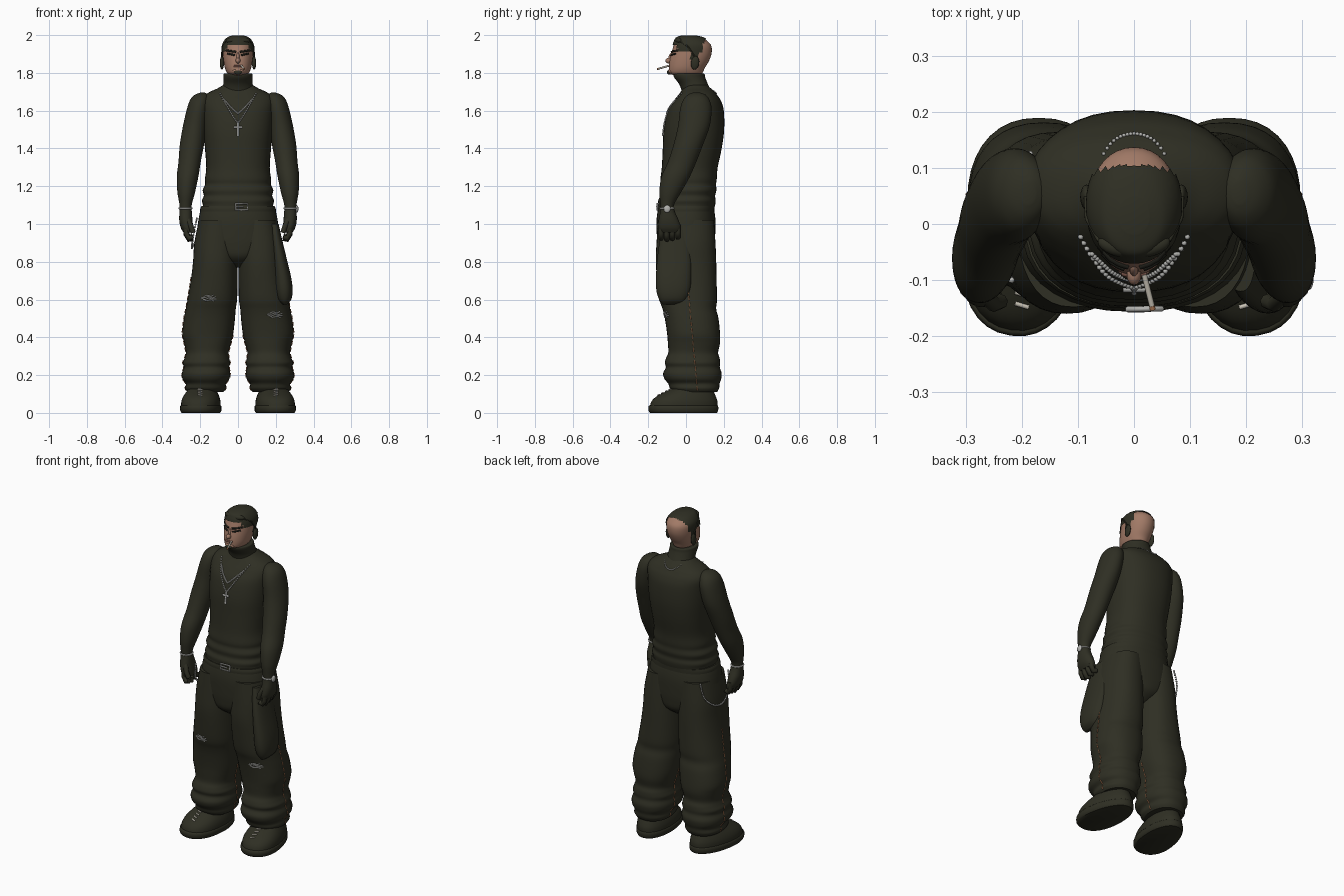
import bpy, bmesh
from math import sin, cos, pi, radians
from mathutils import Vector, Matrix
from mathutils.bvhtree import BVHTree

old = bpy.data.objects.get("Cube")
if old:
    bpy.data.objects.remove(old)


def material(name, rgb):
    m = bpy.data.materials.new(name)
    m.use_nodes = True
    m.diffuse_color = (*rgb, 1)
    m.node_tree.nodes["Principled BSDF"].inputs["Base Color"].default_value = (*rgb, 1)
    return m


OLIVE = material("dark olive", (0.028, 0.028, 0.017))
SKIN = material("skin", (0.36, 0.195, 0.135))
LIP = material("lip", (0.22, 0.10, 0.075))
SILVER = material("silver", (0.45, 0.45, 0.43))
TAN = material("tan stitch", (0.42, 0.19, 0.09))
CREAM = material("cream", (0.6, 0.56, 0.48))
BLACK = material("near black", (0.014, 0.014, 0.010))


def finish(name, bm, mat):
    bmesh.ops.recalc_face_normals(bm, faces=bm.faces)
    me = bpy.data.meshes.new(name)
    bm.to_mesh(me)
    bm.free()
    me.materials.append(mat)
    ob = bpy.data.objects.new(name, me)
    bpy.context.collection.objects.link(ob)
    bpy.ops.object.select_all(action="DESELECT")
    ob.select_set(True)
    bpy.context.view_layer.objects.active = ob
    bpy.ops.object.shade_smooth_by_angle(angle=radians(50))
    return ob


def spline(pts, steps):
    """Smooth curve through points of any dimension."""
    out = []
    for i in range(len(pts) - 1):
        a, b, c, d = (pts[max(0, min(len(pts) - 1, i + k))] for k in (-1, 0, 1, 2))
        for j in range(steps):
            t = j / steps
            out.append([q + t / 2 * (r - p + t * (2 * p - 5 * q + 4 * r - s + t * (3 * (q - r) + s - p)))
                        for p, q, r, s in zip(a, b, c, d)])
    return out + [list(pts[-1])]


def loft(name, rings, mat, side=1, power=2.3, taper=0.0, steps=4, keep=None, turn=0, grow=0):
    """Skin stacked ovals, each given as z, centre x, centre y, half width, half depth."""
    bm, n, rows = bmesh.new(), 36, []
    for z, cx, cy, rx, ry in spline(rings, steps):
        row = []
        for i in range(n):
            c, s = cos(2 * pi * i / n), sin(2 * pi * i / n)
            x = (abs(c) ** (2 / power)) * (1 if c > 0 else -1) * (rx + grow) * (1 - taper * s)
            y = (abs(s) ** (2 / power)) * (1 if s > 0 else -1) * (ry + grow)
            row.append(bm.verts.new((side * (cx + x), cy + y, z)))
        rows.append(row)
    for a, b in zip(rows, rows[1:]):
        for i in range(n):
            bm.faces.new((a[i], a[(i + 1) % n], b[(i + 1) % n], b[i]))
    bm.faces.new(rows[0])
    bm.faces.new(rows[-1])
    if keep:
        gone = [f for f in bm.faces if not keep(f.calc_center_median())]
        bmesh.ops.delete(bm, geom=gone, context="FACES")
    if turn:
        bmesh.ops.rotate(bm, verts=bm.verts, cent=(side * rings[0][1], 0, 0),
                         matrix=Matrix.Rotation(turn * side, 3, "Z"))
    return finish(name, bm, mat)


def ball(name, loc, size, mat, tilt=(0, 0, 0)):
    bm = bmesh.new()
    bmesh.ops.create_uvsphere(bm, u_segments=16, v_segments=10, radius=1)
    ob = finish(name, bm, mat)
    ob.location, ob.scale, ob.rotation_euler = loc, size, tilt
    return ob


def tube(name, pts, radius, mat, closed=False):
    cu = bpy.data.curves.new(name, "CURVE")
    cu.dimensions, cu.bevel_depth, cu.bevel_resolution, cu.use_fill_caps = "3D", radius, 2, True
    sp = cu.splines.new("POLY")
    sp.points.add(len(pts) - 1)
    for p, co in zip(sp.points, pts):
        p.co = (*co, 1)
    sp.use_cyclic_u = closed
    cu.materials.append(mat)
    ob = bpy.data.objects.new(name, cu)
    bpy.context.collection.objects.link(ob)
    bpy.ops.object.select_all(action="DESELECT")
    ob.select_set(True)
    bpy.context.view_layer.objects.active = ob
    bpy.ops.object.convert(target="MESH")
    return ob


def beads(name, pts, radius, mat):
    bm = bmesh.new()
    for p in pts:
        bmesh.ops.create_icosphere(bm, subdivisions=1, radius=radius, matrix=Matrix.Translation(p))
    return finish(name, bm, mat)


def surface(ob):
    bm = bmesh.new()
    bm.from_mesh(ob.data)
    return BVHTree.FromBMesh(bm)


def on(tree, start, way):
    """Drop a point onto a surface along a direction."""
    hit = tree.ray_cast(Vector(start), Vector(way))[0]
    return (hit if hit else Vector(start)) - Vector(way) * 0.001


# torso with rumpled hem and sloping shoulders, collar, hips and belt
torso = loft("shirt", [(1.07, 0, 0, .19, .146), (1.10, 0, .004, .186, .15), (1.125, 0, .005, .191, .152),
                       (1.15, 0, .008, .181, .146), (1.18, 0, .01, .187, .151), (1.21, 0, .013, .174, .146),
                       (1.24, 0, .014, .175, .149), (1.30, 0, .02, .168, .148), (1.40, 0, .033, .175, .156),
                       (1.50, 0, .042, .184, .16), (1.60, 0, .052, .19, .148), (1.65, 0, .06, .192, .126),
                       (1.68, 0, .062, .178, .105), (1.70, 0, .062, .148, .09), (1.718, 0, .058, .108, .074),
                       (1.735, 0, .052, .08, .06)], OLIVE)
loft("collar", [(1.66, 0, .07, .11, .09), (1.70, 0, .056, .088, .078), (1.74, 0, .04, .078, .076),
                (1.775, 0, .02, .078, .082), (1.795, 0, .016, .076, .081), (1.795, 0, .016, .06, .06)],
     OLIVE, power=2)
loft("hips", [(.77, 0, 0, .03, .07), (.82, 0, 0, .12, .135), (.88, 0, 0, .20, .15), (.95, 0, 0, .215, .155),
              (1.02, 0, 0, .21, .156), (1.08, 0, 0, .196, .148), (1.10, 0, 0, .18, .14)], OLIVE)
loft("belt", [(1.06, 0, 0, .20, .15), (1.08, 0, 0, .20, .151), (1.095, 0, .002, .194, .15)], OLIVE)
tube("belt_buckle", [(-.012, -.152, 1.075), (.05, -.151, 1.075), (.05, -.151, 1.108), (-.012, -.152, 1.108)],
     .005, SILVER, True)
tube("buckle_prong", [(-.012, -.154, 1.092), (.03, -.153, 1.092)], .004, SILVER)

legs = {}
for s, label in ((1, "left"), (-1, "right")):
    # baggy trouser leg with bunched cuff
    leg = loft(label + "_trouser_leg",
               [(1.02, .107, 0, .1, .148), (.90, .116, 0, .115, .156), (.80, .12, 0, .118, .16),
                (.70, .126, .005, .124, .157), (.60, .136, .012, .131, .152), (.55, .144, .018, .132, .142),
                (.50, .151, .03, .135, .142), (.42, .16, .04, .135, .14), (.37, .161, .042, .124, .138),
                (.32, .163, .038, .113, .132), (.29, .165, .036, .118, .142), (.265, .167, .034, .126, .146),
                (.24, .167, .036, .120, .143), (.21, .169, .034, .128, .155), (.18, .17, .036, .124, .15),
                (.155, .17, .042, .106, .136), (.13, .172, .045, .108, .13), (.11, .172, .05, .095, .115)],
               OLIVE, s)
    legs[s] = surface(leg)

    # shoe: flat sole, rounded upper, laces
    loft(label + "_shoe_sole", [(0, .192, -.012, .098, .178), (.012, .192, -.014, .105, .186),
                                (.035, .192, -.014, .105, .186), (.04, .192, -.014, .098, .18)],
         OLIVE, s, 2.2, .12, 2, turn=radians(8))
    shoe = loft(label + "_shoe_upper", [(.03, .192, -.012, .101, .181), (.06, .192, -.008, .1, .176),
                                        (.085, .192, 0, .093, .16), (.11, .192, .018, .08, .132),
                                        (.135, .19, .045, .066, .1), (.15, .19, .06, .04, .05)],
                OLIVE, s, 2.2, .12, turn=radians(8))
    tree = surface(shoe)
    for k in range(5):
        y = -.145 + .02 * k
        tube(f"{label}_lace_{k}", [on(tree, (s * (.2 + d), y + d * .3, .4), (0, 0, -1)) for d in (-.012, 0, .012)],
             .0042, CREAM)

    # dashed stitching down the outer and inner seams
    for seam, start, way, count in (("outer", .6, -1, 18), ("inner", 0, 1, 9)):
        for k in range(count):
            z = .12 + .034 * k
            tube(f"{label}_{seam}_stitch_{k}",
                 [on(legs[s], (s * start, .06 - .055 * (q - .12) / .6, q), (s * way, 0, 0))
                  for q in (z, z + .011, z + .022)], .003, TAN)

    # sleeve and gloved hand
    loft(label + "_sleeve", [(1.695, .188, .056, .012, .02), (1.685, .192, .056, .035, .045),
                             (1.66, .2, .055, .052, .068), (1.61, .211, .052, .059, .083),
                             (1.52, .228, .042, .063, .084),
                             (1.42, .244, .012, .064, .078), (1.33, .256, -.02, .059, .075),
                             (1.25, .267, -.055, .057, .075), (1.17, .274, -.083, .047, .058),
                             (1.11, .277, -.098, .034, .038), (1.08, .278, -.1, .031, .033)], OLIVE, s, 2)
    loft(label + "_hand", [(1.10, .278, -.1, .029, .031), (1.06, .277, -.097, .033, .04), (1.02, .276, -.092, .035, .053),
                           (.98, .27, -.088, .033, .06), (.955, .262, -.086, .026, .055)], OLIVE, s, 2.2)
    for k in range(4):
        y, dz = -.132 + .03 * k, .006 * abs(k - 1)
        tube(f"{label}_finger_{k}", [(s * x, y, z + dz) for x, z in
                                     ((.274, .985), (.274, .945), (.26, .918), (.24, .925))], .0145, OLIVE)
    tube(label + "_thumb", [(s * .268, -.125, 1.03), (s * .25, -.143, .99), (s * .238, -.138, .955)], .014, OLIVE)
    tube(label + "_bracelet", [(s * .278 + .033 * cos(a), -.1 + .035 * sin(a), 1.083)
                               for a in [k * pi / 10 for k in range(20)]], .005, SILVER, True)

ball("wrist_watch", (.311, -.1, 1.08), (.009, .018, .02), SILVER)

# cloth hanging over the left thigh
loft("hanging_cloth", [(1.0, .19, -.06, .025, .06), (.92, .203, -.06, .03, .078), (.82, .22, -.062, .037, .09),
                       (.72, .236, -.065, .045, .094), (.65, .243, -.067, .046, .09), (.60, .246, -.07, .036, .072),
                       (.575, .247, -.072, .012, .05)], OLIVE)

# torn knees with bare threads
for s, cx, cz, label in ((-1, -.155, .608, "right"), (1, .195, .52, "left")):
    for k in range(4):
        w = (.028, .04, .038, .026)[k]
        z = cz + .008 * (k - 1.5)
        tube(f"{label}_knee_thread_{k}",
             [on(legs[s], (cx + w * t, -.6, z + .005 * sin(5 * t + k)), (0, 1, 0)) for t in (-1, -.5, 0, .5, 1)],
             .003, SILVER)

# necklaces, cross and pocket chain
chest = surface(torso)
for name, half, top, low in (("long_necklace", .095, 1.69, 1.535), ("short_necklace", .075, 1.66, 1.585)):
    beads(name, [on(chest, (half * t, -.6, low + (top - low) * abs(t) ** 1.15), (0, 1, 0))
                 for t in [k / 17 for k in range(-17, 18)]], .0055, SILVER)
beads("necklace_back", [on(chest, (.006 * k, .6, 1.69 + .00035 * k * k), (0, -1, 0)) for k in range(-9, 10)],
      .004, SILVER)
tube("cross_upright", [on(chest, (0, -.6, z), (0, 1, 0)) for z in (1.535, 1.465)], .006, SILVER)
tube("cross_bar", [on(chest, (x, -.6, 1.512), (0, 1, 0)) for x in (-.02, .02)], .006, SILVER)
beads("pocket_chain", spline([(-.185, .125, 1.02), (-.21, .12, .94), (-.238, .065, .885), (-.244, -.01, .875),
                              (-.238, -.07, .93), (-.218, -.1, 1.03)], 8), .006, SILVER)

# head and cropped hair
skull = [(1.74, 0, .03, .058, .06), (1.785, 0, .006, .045, .07), (1.80, 0, .0, .058, .088),
         (1.825, 0, .004, .069, .095), (1.86, 0, .016, .076, .104), (1.90, 0, .028, .08, .107),
         (1.94, 0, .034, .08, .101), (1.965, 0, .029, .07, .088), (1.985, 0, .02, .05, .066),
         (1.995, 0, .015, .022, .028)]
head = loft("head", skull, SKIN, power=2.1)
face = surface(head)
hair = loft("hair", skull[4:], OLIVE, power=2.1, grow=.005, steps=8,
            keep=lambda c: c.y < .065 + .36 * (c.z - 1.87)
            and c.z > (1.945 if c.y < -.045 else 1.91 if c.y < .02 else 1.868))
hair.location.z = .004

# face details
ball("nose", (0, -.091, 1.865), (.013, .018, .015), SKIN)
ball("nose_bridge", (0, -.08, 1.885), (.008, .012, .024), SKIN, (radians(-15), 0, 0))
for s, label in ((1, "left"), (-1, "right")):
    for part, z, w, r in (("brow", 1.915, .026, .0055), ("eye", 1.898, .019, .005)):
        tube(f"{label}_{part}", [on(face, (s * (.036 + w * t), -.4, z + .004 * t), (0, 1, 0))
                                 for t in (-1, -.4, .2, 1)], r, BLACK)
    ball(label + "_ear_cover", (s * .085, .048, 1.853), (.011, .022, .036), OLIVE, (radians(-8), 0, 0))
    # glasses pushed up above the forehead
    ball(label + "_raised_lens", (s * .034, -.04, 1.97), (.032, .017, .015), OLIVE, (radians(-35), 0, s * .35))
    tube(label + "_glasses_arm", [(s * .062, -.03, 1.966), (s * .084, .01, 1.94), (s * .086, .05, 1.88)],
         .004, OLIVE)
tube("mouth", [on(face, (x, -.4, 1.836), (0, 1, 0)) for x in (-.022, -.01, 0, .01, .022)], .005, LIP)
ball("chin", (0, -.08, 1.808), (.03, .016, .016), SKIN)
ball("goatee", (0, -.09, 1.803), (.022, .011, .012), OLIVE)
tube("cigarette", [(.018, -.09, 1.838), (.032, -.146, 1.822)], .005, CREAM)
tube("cigarette_tip", [(.032, -.146, 1.822), (.0335, -.153, 1.82)], .0052, TAN)
